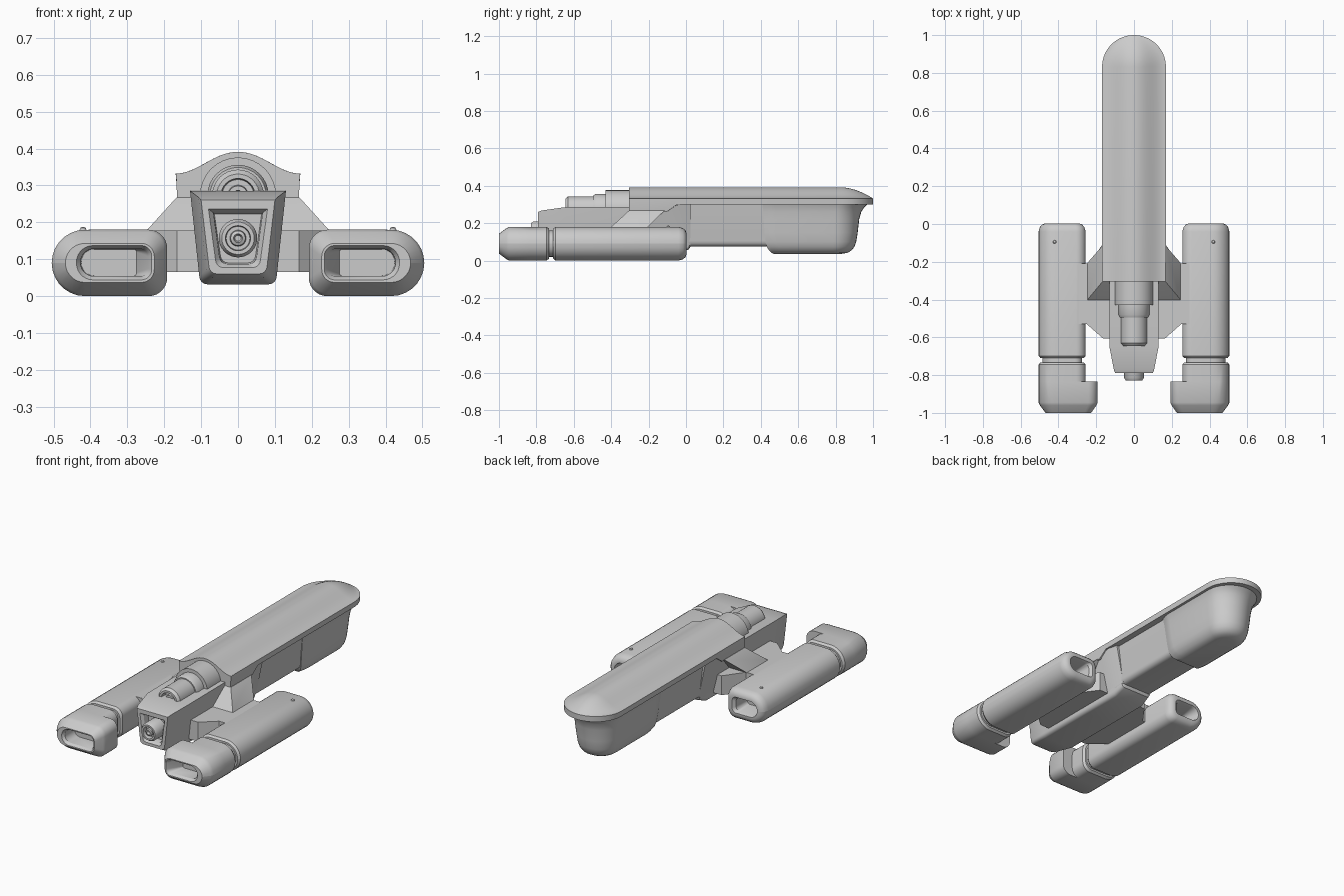
import bpy, bmesh
from math import sin, cos, pi, radians


def loft(name, rings, mirror=False, angle=32):
    """Skin a list of equal-length point rings and cap both ends."""
    bm = bmesh.new()
    vs = [[bm.verts.new(p) for p in r] for r in rings]
    n = len(rings[0])
    for a, b in zip(vs, vs[1:]):
        for i in range(n):
            j = (i + 1) % n
            bm.faces.new((a[i], a[j], b[j], b[i]))
    bm.faces.new(vs[0])
    bm.faces.new(vs[-1])
    bmesh.ops.recalc_face_normals(bm, faces=bm.faces)
    me = bpy.data.meshes.new(name)
    bm.to_mesh(me)
    bm.free()
    me.shade_smooth()
    me.set_sharp_from_angle(angle=radians(angle))
    ob = bpy.data.objects.new(name, me)
    bpy.context.collection.objects.link(ob)
    if mirror:
        ob.modifiers.new("mirror", 'MIRROR')
    return ob


def round_rect(y, x0, x1, z0, z1, ri, ro, n=7):
    """Rounded box section, separate radii for inner and outer side."""
    h = (z1 - z0) / 2
    ri, ro = min(ri, h), min(ro, h)
    pts = []
    for cx, cz, r, a0 in ((x1 - ro, z1 - ro, ro, 0), (x0 + ri, z1 - ri, ri, 1),
                          (x0 + ri, z0 + ri, ri, 2), (x1 - ro, z0 + ro, ro, 3)):
        for k in range(n + 1):
            a = (a0 + k / n) * pi / 2
            # tiny shrink keeps full half-circles free of doubled points
            pts.append((cx + r * cos(a), y, cz + r * sin(a) * 0.999))
    return pts


def trapezoid(y, wt, wb, zt, zb, r=0.02, n=4):
    """Symmetric section: wide on top, rounded lower corners."""
    pts = [(wt, y, zt), (-wt, y, zt)]
    for s in (-1, 1):
        for k in range(n + 1):
            a = (k if s < 0 else n - k) / n * pi / 2
            pts.append((s * (wb - r + r * cos(a)), y, zb + r - r * sin(a)))
    return pts


def lathe(name, steps, zc, n=32):
    """Stepped barrel along y: (y, radius) pairs."""
    return loft(name, [[(r * cos(2 * pi * i / n), y, zc + r * sin(2 * pi * i / n))
                        for i in range(n)] for y, r in steps])


# Long bell-section upper shell with a rounded, drooping stern
bell = [(k / 10, 0.5 + 0.5 * cos(pi * abs(k / 10) ** 1.05)) for k in range(-10, 11)]
rings = []
for y, w, f in [(-0.305, 0.168, 1)] + [
        (0.832 + 0.168 * sin(t), 0.168 * cos(t) + 0.001, 1 - sin(t) ** 1.8)
        for t in (k / 14 * pi / 2 for k in range(15))]:
    rings.append([(u * w, y, 0.332 + 0.059 * f * b) for u, b in bell]
                 + [(w * 0.985, y, 0.30), (-w * 0.985, y, 0.30)])
loft("upper_shell", rings)

# Thicker shell base over the pylons
loft("shell_base", [trapezoid(-0.305, 0.168, 0.165, 0.331, 0.262, 0.003),
                    trapezoid(-0.10, 0.168, 0.165, 0.331, 0.262, 0.003),
                    trapezoid(-0.05, 0.168, 0.165, 0.331, 0.298, 0.003)])

# Slim belly hull below the shell
loft("belly_hull", [trapezoid(-0.02, 0.13, 0.105, 0.305, 0.075, 0.03),
                    trapezoid(0.52, 0.13, 0.105, 0.305, 0.075, 0.03)])


# Deep bulged stern pod, stacked as horizontal outlines with a blended rear
def pod_outline(z, w, yb, yf, n=16):
    arc = [(w * cos(pi * k / n), yf - w + w * sin(pi * k / n), z) for k in range(n + 1)]
    rear = [(w, yb + 0.06), (w * 0.985, yb + 0.04), (w * 0.945, yb + 0.02), (w * 0.90, yb)]
    return (arc + [(-x, y, z) for x, y in rear] + [(x, y, z) for x, y in reversed(rear)])


pod = [(0.302, 0.152, 0.41, 0.972), (0.285, 0.146, 0.41, 0.953), (0.26, 0.141, 0.412, 0.937),
       (0.22, 0.136, 0.415, 0.926), (0.15, 0.128, 0.42, 0.918), (0.10, 0.121, 0.425, 0.91),
       (0.073, 0.112, 0.432, 0.90), (0.053, 0.098, 0.445, 0.884), (0.041, 0.08, 0.457, 0.862),
       (0.036, 0.058, 0.47, 0.83)]
loft("stern_pod", [pod_outline(*p) for p in pod], angle=42)

# Central forward hull with tapered nose and recessed front
nose = [(0.03, 0.115, 0.085, 0.30, 0.085), (0.015, 0.13, 0.10, 0.30, 0.06),
        (-0.05, 0.13, 0.105, 0.30, 0.032), (-0.30, 0.13, 0.105, 0.287, 0.032),
        (-0.65, 0.13, 0.105, 0.285, 0.032), (-0.77, 0.107, 0.086, 0.268, 0.05),
        (-0.79, 0.100, 0.079, 0.260, 0.06), (-0.79, 0.080, 0.061, 0.236, 0.077),
        (-0.775, 0.067, 0.051, 0.226, 0.087), (-0.74, 0.064, 0.048, 0.222, 0.09)]
loft("forward_hull", [trapezoid(*p, r=0.022) for p in nose])

# Flared collar where the hull meets the shell
loft("hull_collar", [trapezoid(0.025, 0.145, 0.100, 0.302, 0.08, 0.01),
                     trapezoid(-0.03, 0.158, 0.106, 0.302, 0.066, 0.01),
                     trapezoid(-0.09, 0.160, 0.108, 0.285, 0.066, 0.01),
                     trapezoid(-0.30, 0.160, 0.108, 0.275, 0.066, 0.01)])

# Stepped barrels: nose emitter and upper turret
lathe("nose_emitter", [(-0.73, 0.052), (-0.815, 0.052), (-0.828, 0.044), (-0.828, 0.034),
                       (-0.80, 0.032), (-0.80, 0.022), (-0.822, 0.020), (-0.826, 0.012),
                       (-0.81, 0.008)], 0.157)
lathe("upper_barrel", [(-0.28, 0.103), (-0.43, 0.103), (-0.43, 0.083), (-0.48, 0.083),
                       (-0.495, 0.076), (-0.495, 0.070), (-0.63, 0.070), (-0.645, 0.058),
                       (-0.645, 0.046), (-0.61, 0.043), (-0.61, 0.028), (-0.63, 0.026),
                       (-0.63, 0.014), (-0.615, 0.012)], 0.273)

# Side nacelles: rear recess, body, groove, wider head, front slot
body = (0.256, 0.505, 0.0, 0.18, 0.05, 0.09)
head = (0.192, 0.505, 0.0, 0.18, 0.05, 0.09)


def inset(s, d):
    return (s[0] + d, s[1] - d, s[2] + d, s[3] - d, s[4] - d * 0.6, s[5] - d)


nacelle = [(-0.10, 0.325, 0.445, 0.06, 0.12, 0.02, 0.02),
           (-0.012, 0.315, 0.455, 0.05, 0.13, 0.025, 0.035),
           (0.003, *inset(body, 0.044)), (0.003, *inset(body, 0.034)),
           (-0.003, *inset(body, 0.018)), (-0.016, *inset(body, 0.007)), (-0.04, *body),
           (-0.698, *body), (-0.71, *inset(body, 0.01)), (-0.71, *inset(body, 0.02)),
           (-0.732, *inset(body, 0.02)), (-0.732, *inset(body, 0.01)), (-0.745, *body),
           (-0.835, *body), (-0.835, *head), (-0.945, *head), (-0.96, *inset(head, 0.007)),
           (-1.0, 0.227, 0.468, 0.037, 0.143, 0.035, 0.053),
           (-1.0, 0.234, 0.438, 0.044, 0.137, 0.028, 0.045),
           (-0.985, 0.244, 0.427, 0.054, 0.128, 0.02, 0.036),
           (-0.90, 0.275, 0.425, 0.055, 0.127, 0.008, 0.036)]
loft("nacelle", [round_rect(*p) for p in nacelle], mirror=True)

# Small domes on the nacelle tops
loft("nacelle_dome", [[(0.42 + r * cos(i * pi / 6), -0.095 + r * sin(i * pi / 6), z)
                       for i in range(12)]
                      for z, r in ((0.16, 0.01), (0.178, 0.01), (0.185, 0.007), (0.188, 0.002))],
     mirror=True)

# Horizontal struts joining hull and nacelles
strut = [(0.05, -0.605), (0.165, -0.605), (0.25, -0.53), (0.30, -0.53), (0.30, -0.21),
         (0.24, -0.21), (0.16, -0.10), (0.05, -0.10)]
loft("strut", [[(x, y, z) for x, y in strut] for z in (0.065, 0.178)], mirror=True)

# Sloped buttresses from the shell down to the struts
loft("buttress", [[(0.05, a, z), (x, a, z), (x, b, z), (0.05, b, z)]
                  for z, x, a, b in ((0.17, 0.25, -0.41, -0.215), (0.18, 0.246, -0.40, -0.205),
                                     (0.267, 0.167, -0.305, -0.115))], mirror=True)
